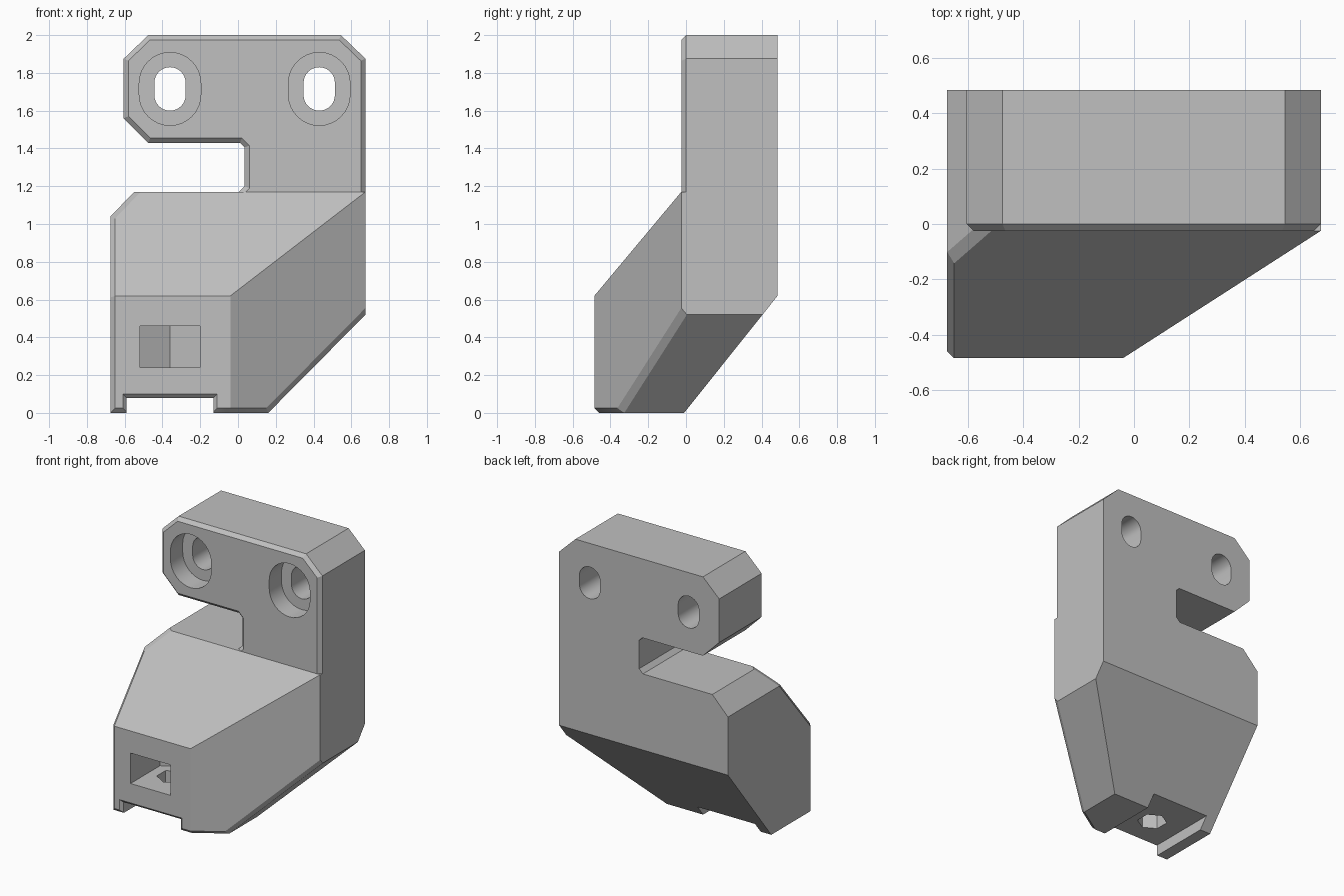
import bpy, bmesh, math
from mathutils import Vector

if "Cube" in bpy.data.objects:
    bpy.data.objects.remove(bpy.data.objects["Cube"], do_unlink=True)

grey = bpy.data.materials.new("light grey plastic")
grey.use_nodes = True
colour = (0.53, 0.53, 0.53, 1)
grey.diffuse_color = colour
grey.node_tree.nodes["Principled BSDF"].inputs["Base Color"].default_value = colour


def finish(bm, name):
    bmesh.ops.recalc_face_normals(bm, faces=bm.faces)
    mesh = bpy.data.meshes.new(name)
    bm.to_mesh(mesh)
    bm.free()
    mesh.materials.append(grey)
    ob = bpy.data.objects.new(name, mesh)
    bpy.context.collection.objects.link(ob)
    return ob


def loft(loop_a, loop_b):
    """Solid between two loops with equal point counts."""
    bm = bmesh.new()
    a, b = [[bm.verts.new(p) for p in loop] for loop in (loop_a, loop_b)]
    bm.faces.new(a)
    bm.faces.new(b)
    for i in range(len(a)):
        j = (i + 1) % len(a)
        bm.faces.new((a[i], a[j], b[j], b[i]))
    bmesh.ops.recalc_face_normals(bm, faces=bm.faces)
    return bm


def along_y(profile, y0, y1):
    return loft([(x, y0, z) for x, z in profile], [(x, y1, z) for x, z in profile])


def along_z(profile, z0, z1):
    return loft([(x, y, z0) for x, y in profile], [(x, y, z1) for x, y in profile])


def rect(x0, x1, z0, z1):
    return [(x0, z0), (x1, z0), (x1, z1), (x0, z1)]


def boolean(target, tool, operation):
    mod = target.modifiers.new(operation.title(), "BOOLEAN")
    mod.operation, mod.solver, mod.object = operation, "EXACT", tool
    bpy.context.view_layer.objects.active = target
    bpy.ops.object.modifier_apply(modifier=mod.name)
    bpy.data.objects.remove(tool, do_unlink=True)


W, D, C = 0.675, 0.485, 0.025      # half width, half depth, chamfer


def plane(normal, point):
    n = Vector(normal).normalized()
    return n, n.dot(Vector(point))


# Lower body: a block trimmed by slanted planes
left, bottom = plane((-1, 0, 0), (-W, 0, 0)), plane((0, 0, -1), (0, 0, 0))
front = plane((0, -1, 0), (0, -D, 0))
front_slope = plane((0, -0.55, 0.46), (0, -D, 0.62))
right_front = plane((0.46, -0.715, 0), (W, -C, 0))
right_under = plane((0.52, 0, -0.515), (W, 0, 0.52))
back_under = plane((0, 0.62, -0.495), (0, D, 0.62))
left_corner = plane((-0.13, 0, 0.125), (-W, 0, 1.04))
cuts = [front_slope, right_front, right_under, back_under, left_corner]

# Chamfers between neighbouring planes
for p, q in [(left, front), (left, front_slope), (left_corner, front_slope),
             (front, bottom), (right_front, bottom), (right_front, right_under)]:
    n = p[0] + q[0]
    cuts.append((n.normalized(), (p[1] + q[1] - C) / n.length))

bm = along_y(rect(-W, W, 0, 1.17), -D, D)
for n, d in cuts:
    bmesh.ops.bisect_plane(bm, geom=bm.verts[:] + bm.edges[:] + bm.faces[:],
                           plane_co=n * d, plane_no=n, clear_outer=True, dist=1e-5)
    bmesh.ops.holes_fill(bm, edges=[e for e in bm.edges if e.is_boundary])
body = finish(bm, "mounting_bracket")

# Upper plate with chamfered front rim
outline = [(-0.475, 2), (0.545, 2), (W, 1.875), (W, 1.0), (0.005, 1.0), (0.005, 1.17),
           (0.035, 1.2), (0.035, 1.405), (0.01, 1.43), (-0.475, 1.43),
           (-0.605, 1.56), (-0.605, 1.875)]
bm = along_y(outline, -C, D)
rim = [e for e in bm.edges if all(v.co.y < 0 for v in e.verts)
       and any(v.co.z > 1.1 for v in e.verts)]
bmesh.ops.bevel(bm, geom=rim, offset=C, offset_type="OFFSET", segments=1, affect="EDGES")
boolean(body, finish(bm, "upper_plate"), "UNION")


# Elongated screw holes with counterbores
def slot(cx, radius, straight):
    pts = []
    for i in range(34):
        a = math.pi * (i % 17) / 16 + (math.pi if i > 16 else 0)
        dz = straight if i < 17 else -straight
        pts.append((cx + radius * math.cos(a), 1.715 + dz + radius * math.sin(a)))
    return pts


for cx in (-0.36, 0.43):
    boolean(body, finish(along_y(slot(cx, 0.083, 0.032), -1, 1), "screw_hole"), "DIFFERENCE")
    boolean(body, finish(along_y(slot(cx, 0.163, 0.03), -1, 0.115), "counterbore"), "DIFFERENCE")

# Channel under the foot, flared at its mouth
boolean(body, finish(along_y(rect(-0.59, -0.13, -0.1, 0.08), -1, 1), "foot_channel"), "DIFFERENCE")
wide, narrow = rect(-0.615, -0.105, -0.1, 0.105), rect(-0.59, -0.13, -0.1, 0.08)
flare = loft([(x, -D - 0.005, z) for x, z in wide], [(x, -D + 0.02, z) for x, z in narrow])
boolean(body, finish(flare, "channel_flare"), "DIFFERENCE")

# Nut pocket with pointed end, and hexagonal hole up into it
NX, NY = -0.36, -0.24
pocket = [(NX - 0.16, -1), (NX + 0.16, -1), (NX + 0.16, NY + 0.092),
          (NX, NY + 0.185), (NX - 0.16, NY + 0.092)]
boolean(body, finish(along_z(pocket, 0.24, 0.46), "nut_pocket"), "DIFFERENCE")
hexagon = [(NX + 0.1 * math.sin(math.radians(60 * i)), NY + 0.1 * math.cos(math.radians(60 * i)))
           for i in range(6)]
boolean(body, finish(along_z(hexagon, -0.1, 0.3), "bolt_hole"), "DIFFERENCE")

# Tidy faces and shade
bm = bmesh.new()
bm.from_mesh(body.data)
bmesh.ops.remove_doubles(bm, verts=bm.verts, dist=1e-4)
bmesh.ops.dissolve_limit(bm, angle_limit=0.01, verts=bm.verts, edges=bm.edges)
bm.to_mesh(body.data)
bm.free()
bpy.ops.object.select_all(action="DESELECT")
body.select_set(True)
bpy.context.view_layer.objects.active = body
bpy.ops.object.shade_smooth_by_angle(angle=math.radians(25))
